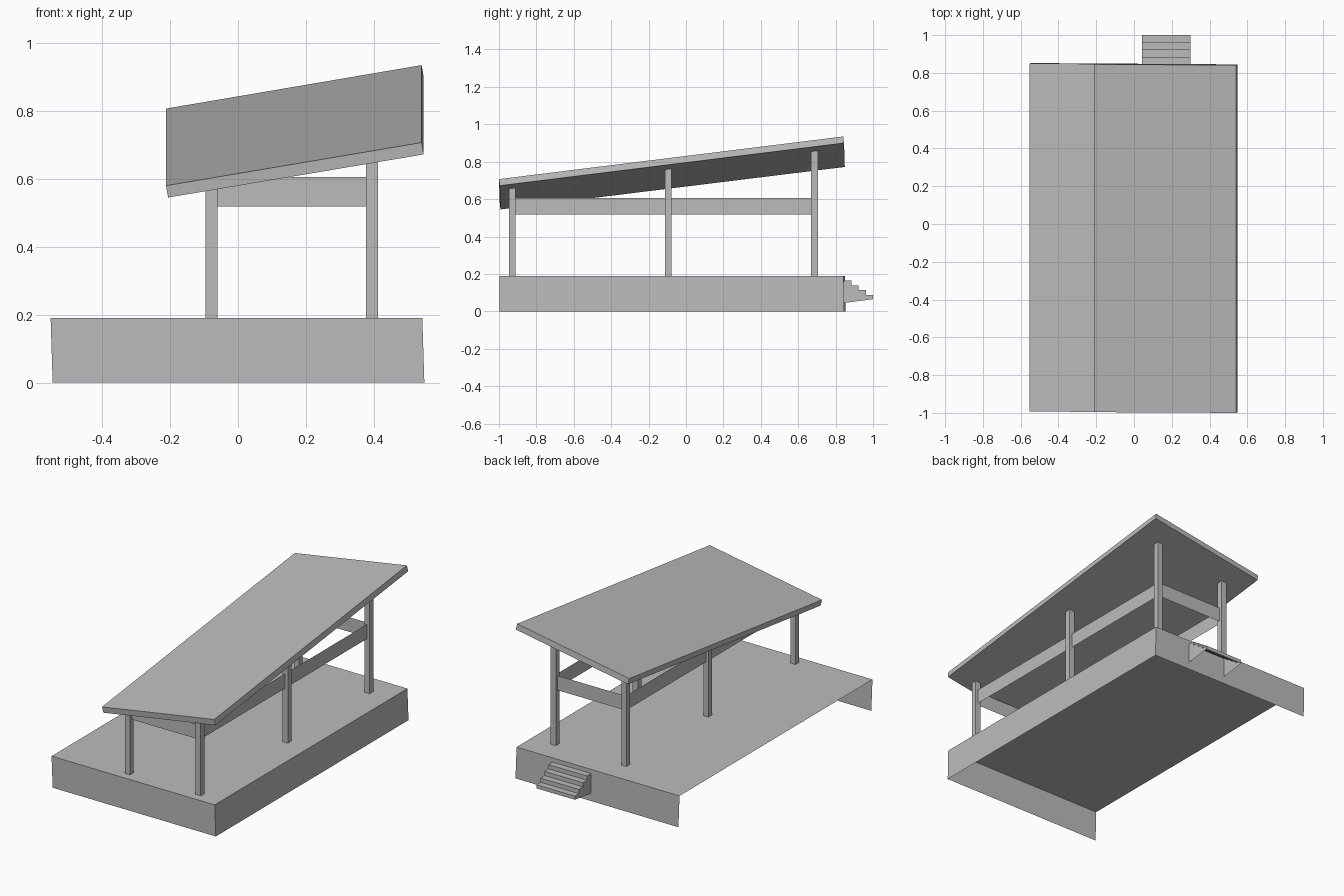
import bpy
import bmesh
from mathutils import Vector

cube = bpy.data.objects.get("Cube")
if cube:
    bpy.data.objects.remove(cube, do_unlink=True)

GREY = (0.5, 0.5, 0.5, 1)
mat = bpy.data.materials.new("plain_grey")
mat.use_nodes = True
mat.diffuse_color = GREY
mat.node_tree.nodes["Principled BSDF"].inputs["Base Color"].default_value = GREY


def make(name, faces):
    """Build an object from faces given as corner points, welding shared corners."""
    bm = bmesh.new()
    for pts in faces:
        bm.faces.new([bm.verts.new(p) for p in pts])
    bmesh.ops.remove_doubles(bm, verts=bm.verts, dist=0.0005)
    bmesh.ops.recalc_face_normals(bm, faces=bm.faces)
    mesh = bpy.data.meshes.new(name)
    bm.to_mesh(mesh)
    bm.free()
    mesh.materials.append(mat)
    ob = bpy.data.objects.new(name, mesh)
    bpy.context.collection.objects.link(ob)
    return ob


def side_strips(top, bottom, skip=()):
    """Quads joining two matching loops, leaving out skipped sides."""
    n = len(top)
    return [(bottom[i], bottom[(i + 1) % n], top[(i + 1) % n], top[i])
            for i in range(n) if i not in skip]


def prism(name, top, bottom):
    return make(name, [top, bottom[::-1]] + side_strips(top, bottom))


# Platform: thin deck with skirts on three sides, open on its right side
DECK_Z = 0.19
deck = [Vector(p) for p in ((-0.552, -0.993, DECK_Z), (0.543, -0.998, DECK_Z),
                            (0.543, 0.843, DECK_Z), (-0.552, 0.85, DECK_Z))]
foot = [p + Vector((0.006, 0.002, -DECK_Z)) for p in deck]
make("platform", [deck] + side_strips(deck, foot, skip=(3,)))

# Roof: a slab tilted two ways
roof_top = [Vector(p) for p in ((-0.212, -0.996, 0.58), (0.541, -1.0, 0.707),
                                (0.541, 0.841, 0.935), (-0.212, 0.845, 0.807))]
roof_under = [p + Vector((0.006, 0.004, -0.035)) for p in roof_top]
prism("roof", roof_top, roof_under)


def under_z(x, y):
    """Height of the roof underside."""
    a, b, _, d = roof_under
    n = (b - a).cross(d - a)
    return a.z - (n.x * (x - a.x) + n.y * (y - a.y)) / n.z


# Posts: two rows of three, cut to the roof slope
HALF = 0.0175
XS = {"right": -0.078, "left": 0.395}
YS = {"front": -0.928, "middle": -0.096, "back": 0.687}
for side, x in XS.items():
    for place, y in YS.items():
        ring = [(x + sx * HALF, y + sy * HALF)
                for sx, sy in ((-1, -1), (1, -1), (1, 1), (-1, 1))]
        prism(f"{place}_{side}_post",
              [(px, py, under_z(px, py)) for px, py in ring],
              [(px, py, DECK_Z) for px, py in ring])


# Rails: thin boards between the outer posts
def rail(name, a, b):
    low, high = 0.518, 0.606
    make(name, [((*a, low), (*b, low), (*b, high), (*a, high))])


for side, x in XS.items():
    rail(f"{side}_rail", (x, YS["front"]), (x, YS["back"]))
for place in ("front", "back"):
    rail(f"{place}_rail", (XS["right"], YS[place]), (XS["left"], YS[place]))

# Steps: hollow flight of treads and risers with side cheeks
X0, X1 = 0.043, 0.3
START, TREAD, RISE, TOP = 0.846, 0.0385, 0.026, 0.165
profile = [(START, TOP)]
for i in range(4):
    y, z = START + TREAD * (i + 1), TOP - RISE * i
    profile += [(y, z), (y, z - RISE if i < 3 else 0.065)]
cheek = profile + [(START, 0.045)]
treads = [((X0, *p), (X1, *p), (X1, *q), (X0, *q))
          for p, q in zip(profile, profile[1:])]
make("steps", treads + [[(x, *p) for p in cheek] for x in (X0, X1)])
